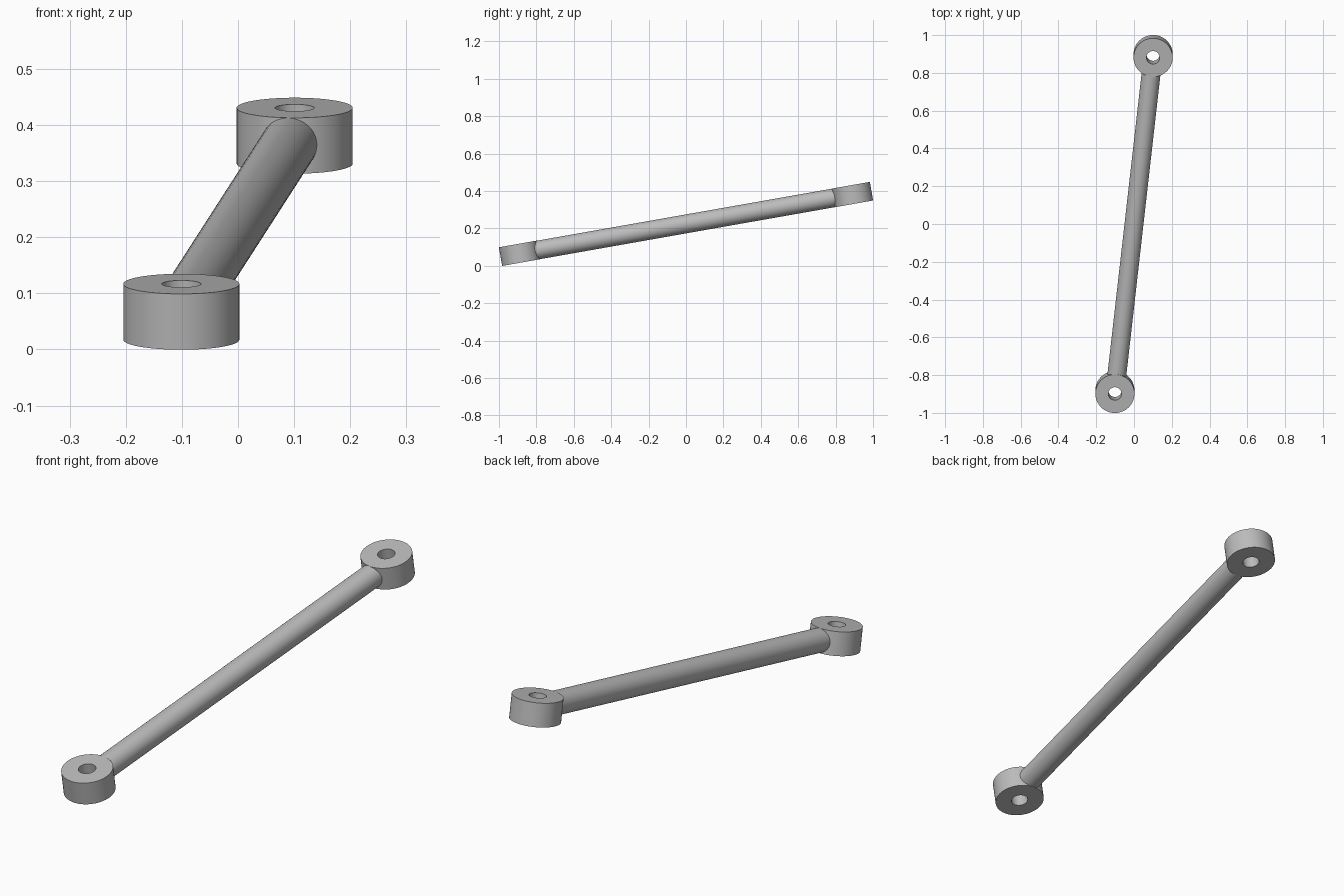
import bpy
import bmesh
import math
from mathutils import Matrix, Vector

cube = bpy.data.objects.get("Cube")
if cube:
    bpy.data.objects.remove(cube, do_unlink=True)

# Main dimensions, in the tilted plane of the link
EYE_RADIUS, HOLE_RADIUS, EYE_HEIGHT = 0.1035, 0.035, 0.101
ROD_RADIUS = 0.05
EYE_CENTRE = Vector((0.101, 0.9035, 0))
TILT = Matrix.Translation((0, 0, 0.224)) @ Matrix.Rotation(math.radians(10), 4, "X")

metal = bpy.data.materials.new("plain_grey")
metal.use_nodes = True
grey = (0.5, 0.5, 0.5, 1)
metal.diffuse_color = grey
metal.node_tree.nodes["Principled BSDF"].inputs["Base Color"].default_value = grey


def add_part(name, bm, matrix):
    """Turn a bmesh into a smooth shaded object with sharp rims."""
    bmesh.ops.recalc_face_normals(bm, faces=bm.faces[:])
    bm.transform(matrix)
    mesh = bpy.data.meshes.new(name)
    bm.to_mesh(mesh)
    bm.free()
    mesh.materials.append(metal)
    obj = bpy.data.objects.new(name, mesh)
    bpy.context.collection.objects.link(obj)
    bpy.ops.object.select_all(action="DESELECT")
    obj.select_set(True)
    bpy.context.view_layer.objects.active = obj
    bpy.ops.object.shade_smooth_by_angle(angle=math.radians(30))


def add_eye(name, centre):
    """Thick ring with a through hole, spun from a rectangular section."""
    bm = bmesh.new()
    half = EYE_HEIGHT / 2
    corners = [(HOLE_RADIUS, -half), (EYE_RADIUS, -half),
               (EYE_RADIUS, half), (HOLE_RADIUS, half)]
    verts = [bm.verts.new((r, 0, z)) for r, z in corners]
    edges = [bm.edges.new((verts[i], verts[(i + 1) % 4])) for i in range(4)]
    bmesh.ops.spin(bm, geom=verts + edges, cent=(0, 0, 0), axis=(0, 0, 1),
                   angle=math.tau, steps=64, use_duplicate=False)
    bmesh.ops.remove_doubles(bm, verts=bm.verts[:], dist=0.0001)
    add_part(name, bm, TILT @ Matrix.Translation(centre))


# Pierced eyes at both ends
add_eye("front_eye", -EYE_CENTRE)
add_eye("back_eye", EYE_CENTRE)

# Round rod, its ends buried in the eye walls
rod = bmesh.new()
bmesh.ops.create_cone(rod, cap_ends=True, segments=48, radius1=ROD_RADIUS,
                      radius2=ROD_RADIUS, depth=2 * (EYE_CENTRE.length - 0.07))
aim = EYE_CENTRE.to_track_quat("Z", "Y").to_matrix().to_4x4()
add_part("connecting_rod", rod, TILT @ aim)
